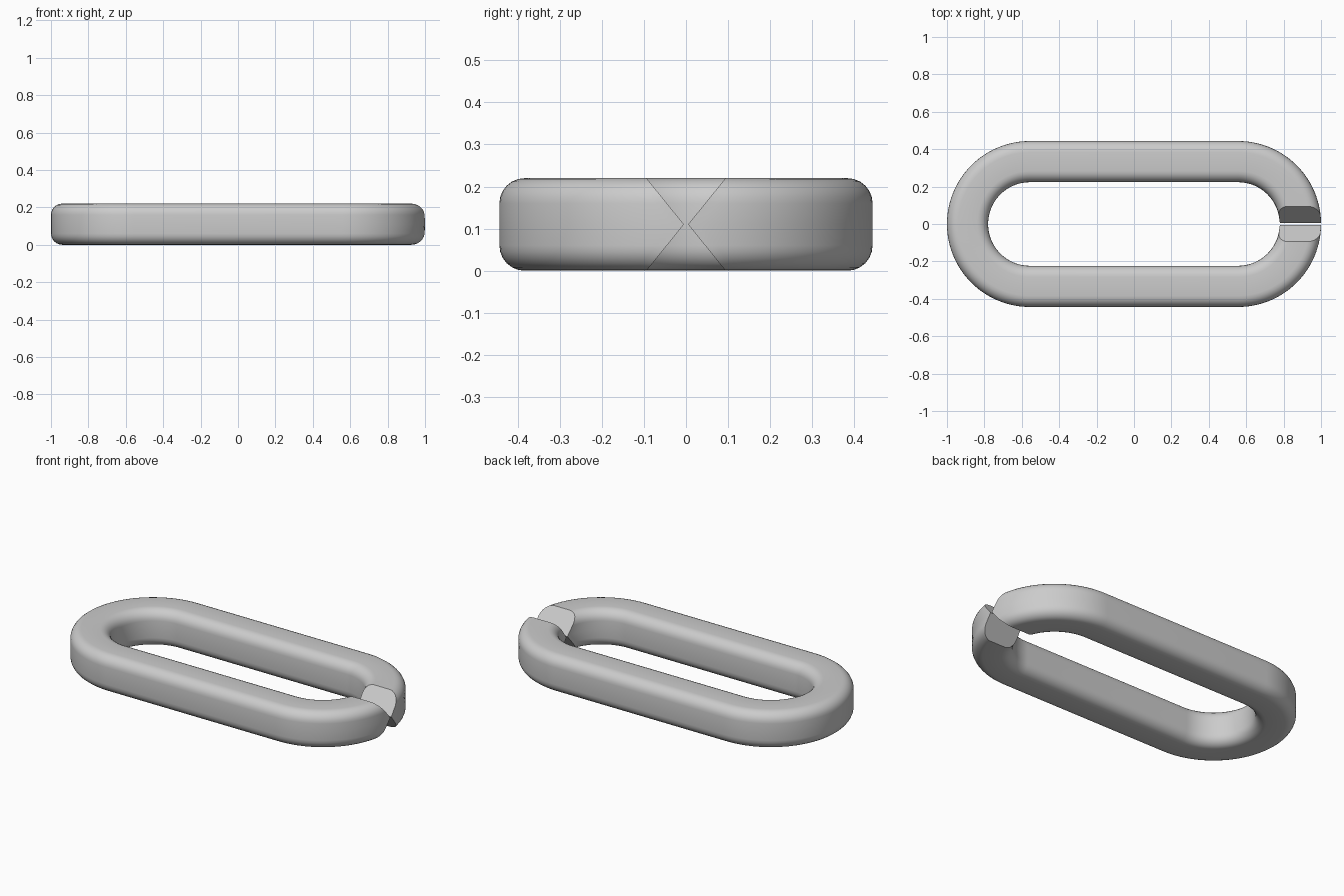
import bpy, bmesh
from math import sin, cos, asin, pi, radians
from mathutils import Vector

cube = bpy.data.objects.get("Cube")
if cube:
    bpy.data.objects.remove(cube, do_unlink=True)

HALF = 0.11         # half thickness of the bar
MID_R = 0.3335      # bend radius at the bar's centre
END_X = 0.5565      # centre of each rounded end
FILLET = 0.06       # rounding of the bar's edges
GAP, MOUTH = 0.005, 0.094   # half width of the slit at mid height and at top
CORNER_STEPS, BEND_STEPS = 6, 24

steel = bpy.data.materials.new("light grey steel")
steel.use_nodes = True
colour = (0.6, 0.6, 0.6, 1)
steel.diffuse_color = colour
steel.node_tree.nodes["Principled BSDF"].inputs["Base Color"].default_value = colour


def bar_section():
    """Rounded square as (radius, height) pairs, split at mid height."""
    pts = [(MID_R + HALF, HALF)]
    for quarter, (sx, sz) in enumerate([(1, 1), (-1, 1), (-1, -1), (1, -1)]):
        if quarter == 2:
            pts.append((MID_R - HALF, HALF))
        for i in range(CORNER_STEPS + 1):
            a = (quarter + i / CORNER_STEPS) * pi / 2
            pts.append((MID_R + sx * (HALF - FILLET) + FILLET * cos(a),
                        HALF + sz * (HALF - FILLET) + FILLET * sin(a)))
    return pts


def bend(cx, r, z, start, end, steps):
    return [Vector((cx + r * cos(a), r * sin(a), z))
            for a in (start + (end - start) * i / steps for i in range(steps + 1))]


def strand(r, z):
    """One lengthwise line of the link, from one chisel end to the other."""
    cut = asin((GAP + (MOUTH - GAP) * abs(z - HALF) / HALF) / r)
    return (bend(END_X, r, z, cut, pi / 2, BEND_STEPS)
            + bend(-END_X, r, z, pi / 2, 1.5 * pi, 2 * BEND_STEPS)
            + bend(END_X, r, z, 1.5 * pi, 2 * pi - cut, BEND_STEPS))


# Link body: skin the strands around the section
bm = bmesh.new()
section = bar_section()
strands = [[bm.verts.new(p) for p in strand(r, z)] for r, z in section]
n = len(strands)
for k in range(n):
    a, b = strands[k], strands[(k + 1) % n]
    for j in range(len(a) - 1):
        bm.faces.new((a[j], a[j + 1], b[j + 1], b[j]))

# Chisel ends: an upper and a lower sloping face meeting at mid height
inner = n // 2
for tip in (0, -1):
    ring = [s[tip] for s in strands]
    bm.faces.new(ring[:inner + 1])
    bm.faces.new(ring[inner:] + ring[:1])
bmesh.ops.recalc_face_normals(bm, faces=bm.faces)

mesh = bpy.data.meshes.new("chain_link")
bm.to_mesh(mesh)
bm.free()
mesh.materials.append(steel)
link = bpy.data.objects.new("chain_link", mesh)
bpy.context.collection.objects.link(link)

bpy.ops.object.select_all(action="DESELECT")
link.select_set(True)
bpy.context.view_layer.objects.active = link
bpy.ops.object.shade_smooth_by_angle(angle=radians(30))
